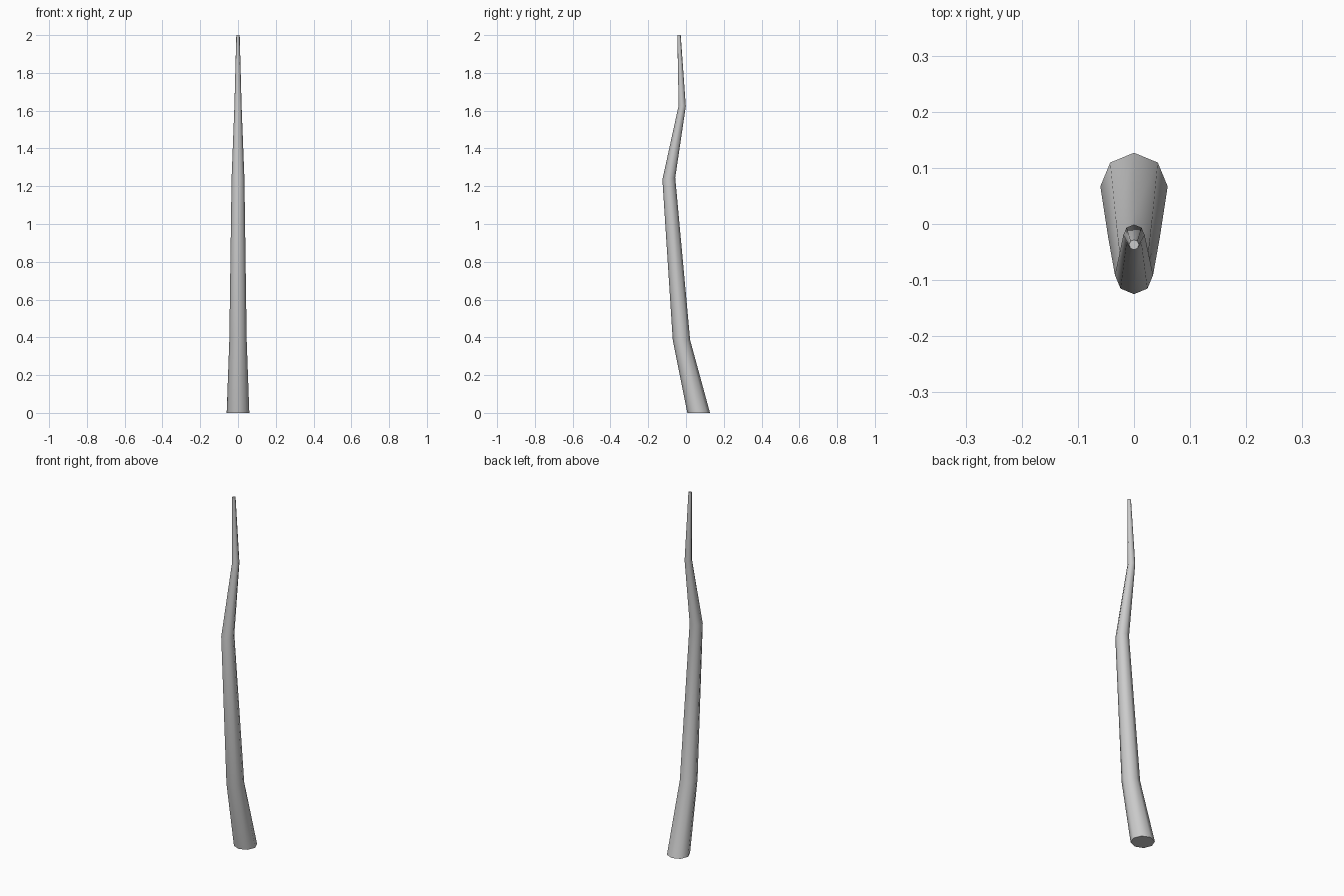
import bpy, bmesh
from math import cos, sin, pi

if "Cube" in bpy.data.objects:
    bpy.data.objects.remove(bpy.data.objects["Cube"])

SIDES = 8
# path rings: centre y, centre z, radius, tilt (z change per unit y)
RINGS = [(0.067, 0.0, 0.06, 0.0),
         (-0.024, 0.385, 0.046, 0.0),
         (-0.091, 1.24, 0.034, 0.15),
         (-0.020, 1.625, 0.019, -0.1),
         (-0.037, 2.0, 0.009, 0.0)]

# bent tapering trunk swept through the rings
bm = bmesh.new()
loops = []
for y, z, r, tilt in RINGS:
    loops.append([bm.verts.new((r * cos(2 * pi * i / SIDES),
                                y + r * sin(2 * pi * i / SIDES),
                                z + tilt * r * sin(2 * pi * i / SIDES)))
                  for i in range(SIDES)])
for a, b in zip(loops, loops[1:]):
    for i in range(SIDES):
        j = (i + 1) % SIDES
        bm.faces.new((a[i], a[j], b[j], b[i]))

# end caps
bm.faces.new(loops[0][::-1])
bm.faces.new(loops[-1])
for f in bm.faces:
    f.smooth = len(f.verts) == 4

mesh = bpy.data.meshes.new("bent_trunk")
bm.to_mesh(mesh)
bm.free()
trunk = bpy.data.objects.new("bent_trunk", mesh)
bpy.context.collection.objects.link(trunk)
